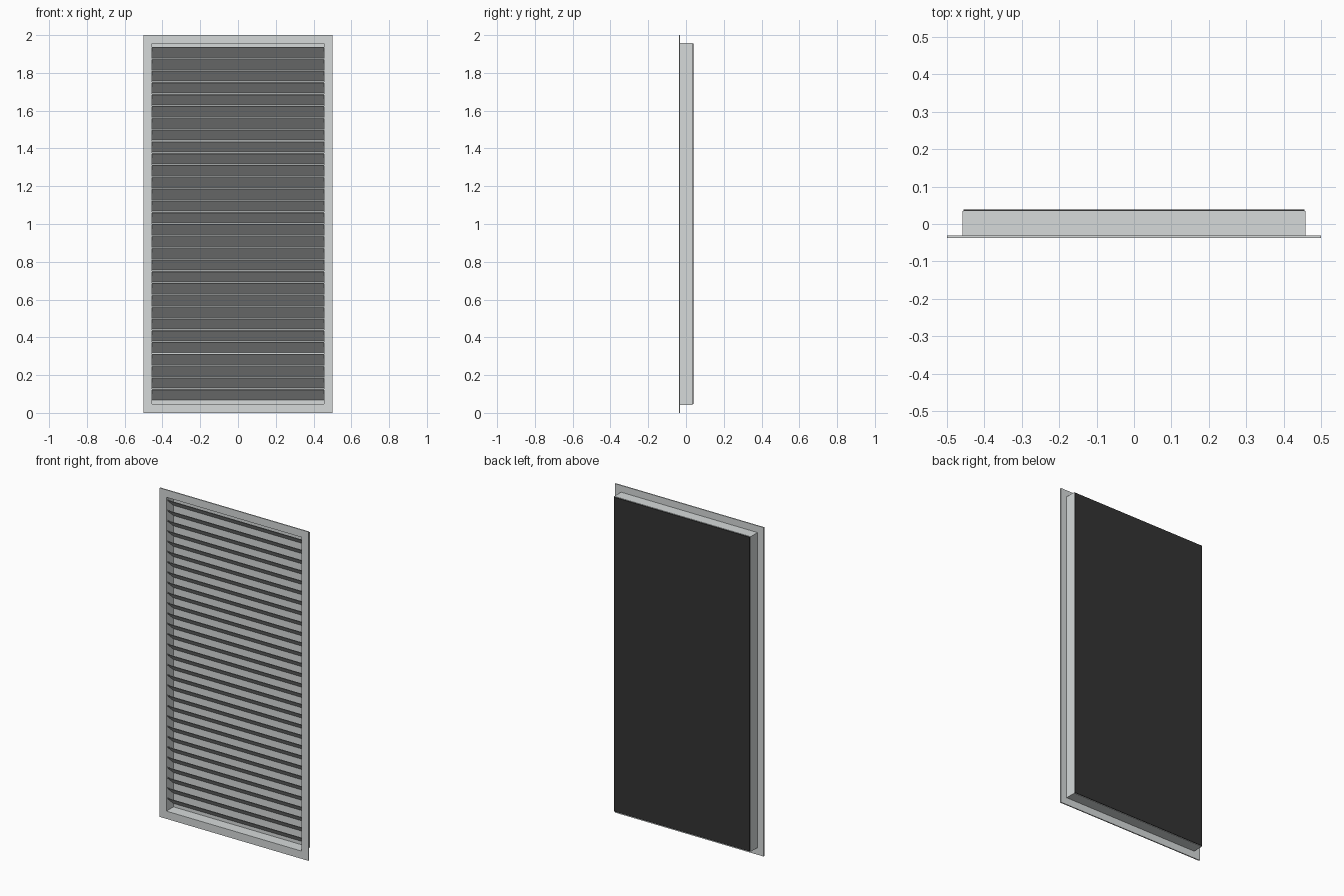
import bpy
import bmesh

old = bpy.data.objects.get("Cube")
if old:
    bpy.data.objects.remove(old, do_unlink=True)


def make_material(name, color):
    m = bpy.data.materials.new(name)
    m.use_nodes = True
    m.diffuse_color = color
    bsdf = next(n for n in m.node_tree.nodes if n.type == 'BSDF_PRINCIPLED')
    bsdf.inputs["Base Color"].default_value = color
    return m


light_grey = make_material("light grey metal", (0.67, 0.70, 0.70, 1))
black = make_material("black backing", (0.033, 0.033, 0.033, 1))


def finish(bm, name, mat):
    bmesh.ops.recalc_face_normals(bm, faces=bm.faces)
    mesh = bpy.data.meshes.new(name)
    bm.to_mesh(mesh)
    bm.free()
    mesh.materials.append(mat)
    obj = bpy.data.objects.new(name, mesh)
    bpy.context.collection.objects.link(obj)
    return obj


def extrude_profile(name, points, direction, mat):
    """Closed profile pushed along a direction."""
    bm = bmesh.new()
    face = bm.faces.new([bm.verts.new(p) for p in points])
    out = bmesh.ops.extrude_face_region(bm, geom=[face])
    verts = [v for v in out["geom"] if isinstance(v, bmesh.types.BMVert)]
    bmesh.ops.translate(bm, verts=verts, vec=direction)
    return finish(bm, name, mat)


def rectangle(half_x, z0, z1, y):
    return [(-half_x, y, z0), (half_x, y, z0), (half_x, y, z1), (-half_x, y, z1)]


def ring(name, outer, inner, y0, y1, mat):
    """Rectangular frame; outer and inner are (half width, bottom, top)."""
    bm = bmesh.new()
    loops = [[bm.verts.new(p) for p in rectangle(*size, y)]
             for size, y in ((outer, y0), (outer, y1), (inner, y1), (inner, y0))]
    for k in range(4):
        a, b = loops[k], loops[(k + 1) % 4]
        for i in range(4):
            j = (i + 1) % 4
            bm.faces.new((a[i], a[j], b[j], b[i]))
    return finish(bm, name, mat)


FRONT, SLEEVE_BACK = -0.038, 0.035
opening = (0.455, 0.047, 1.955)
sleeve_size = (0.459, 0.043, 1.959)

# Front flange and the sleeve behind it
ring("front_flange", (0.5, 0, 2), opening, FRONT, -0.031, light_grey)
ring("sleeve", sleeve_size, opening, -0.031, SLEEVE_BACK, light_grey)

# Inner panel and dark backing
extrude_profile("inner_panel", rectangle(*opening, 0.03), (0, 0.005, 0), light_grey)
extrude_profile("backing_plate", rectangle(0.456, 0.046, 1.956, SLEEVE_BACK),
                (0, 0.004, 0), black)

# Slanted blades
COUNT, TOP, PITCH, DROP, THICK = 30, 1.938, 0.0625, 0.057, 0.004
for n in range(COUNT):
    z = TOP - n * PITCH
    profile = [(-0.455, -0.031, z), (-0.455, -0.031, z - THICK),
               (-0.455, 0.029, z - DROP), (-0.455, 0.029, z - DROP + THICK)]
    extrude_profile(f"blade_{n + 1}", profile, (0.91, 0, 0), light_grey)
